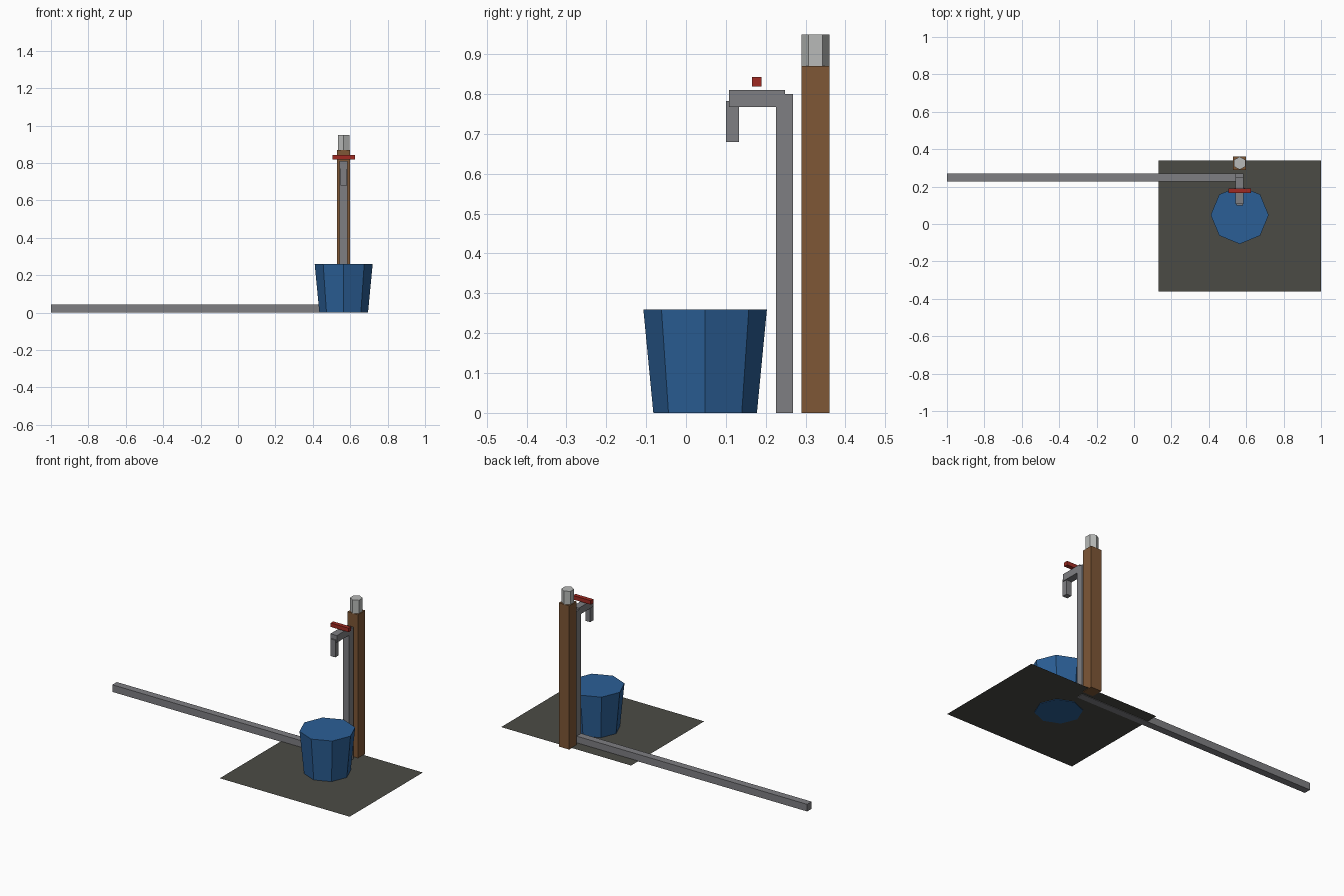
import bpy
import math

if "Cube" in bpy.data.objects:
    bpy.data.objects.remove(bpy.data.objects["Cube"])


def linear(c):
    c /= 255
    return c / 12.92 if c <= 0.04045 else ((c + 0.055) / 1.055) ** 2.4


def material(name, r, g, b):
    m = bpy.data.materials.new(name)
    m.diffuse_color = (linear(r), linear(g), linear(b), 1)
    m.use_nodes = True
    m.node_tree.nodes["Principled BSDF"].inputs["Base Color"].default_value = m.diffuse_color
    return m


GREY = material("pipe grey", 126, 126, 130)
BROWN = material("wood brown", 126, 87, 54)
BLUE = material("bucket blue", 43, 95, 150)
RED = material("handle red", 160, 42, 34)
PALE = material("cap pale grey", 184, 186, 184)
DARK = material("slab dark grey", 75, 75, 69)
X = 0.565  # shared centre line of post, tap and bucket


def finish(name, mat):
    ob = bpy.context.object
    ob.name = name
    ob.data.materials.append(mat)
    return ob


def box(name, mat, x, y, z):
    """Box from (min, max) ranges on each axis."""
    spans = (x, y, z)
    bpy.ops.mesh.primitive_cube_add(size=1, location=[(a + b) / 2 for a, b in spans])
    bpy.context.object.scale = [b - a for a, b in spans]
    bpy.ops.object.transform_apply(location=False, rotation=False, scale=True)
    return finish(name, mat)


def prism(name, mat, sides, r_bottom, r_top, y, z0, z1):
    """Upright faceted cone or cylinder with a corner pointing to the front."""
    bpy.ops.mesh.primitive_cone_add(vertices=sides, radius1=r_bottom, radius2=r_top,
                                    depth=z1 - z0, location=(X, y, (z0 + z1) / 2))
    return finish(name, mat)


def around(half):
    return (X - half, X + half)


# Thin ground slab: a single sheet just above the base of the parts
bpy.ops.mesh.primitive_plane_add(size=1, location=(0.565, -0.01, 0.003))
bpy.context.object.scale = (0.87, 0.70, 1)
bpy.ops.object.transform_apply(location=False, rotation=False, scale=True)
finish("ground_slab", DARK)

# Bucket
prism("bucket", BLUE, 8, 0.13, 0.155, 0.048, 0.0, 0.26)

# Wooden post and its cap
box("post", BROWN, around(0.035), (0.29, 0.36), (0, 0.87))
prism("post_cap", PALE, 6, 0.035, 0.035, 0.325, 0.87, 0.95)

# Pipework
box("supply_pipe", GREY, (-1.0, X), (0.226, 0.269), (0.0, 0.043))
box("riser_pipe", GREY, around(0.0215), (0.226, 0.269), (0, 0.80))
box("tap_arm", GREY, around(0.0215), (0.108, 0.248), (0.767, 0.81))
box("spout", GREY, around(0.0165), (0.10, 0.133), (0.68, 0.783))

# Tap handle
box("tap_handle", RED, around(0.06), (0.165, 0.19), (0.819, 0.843))
